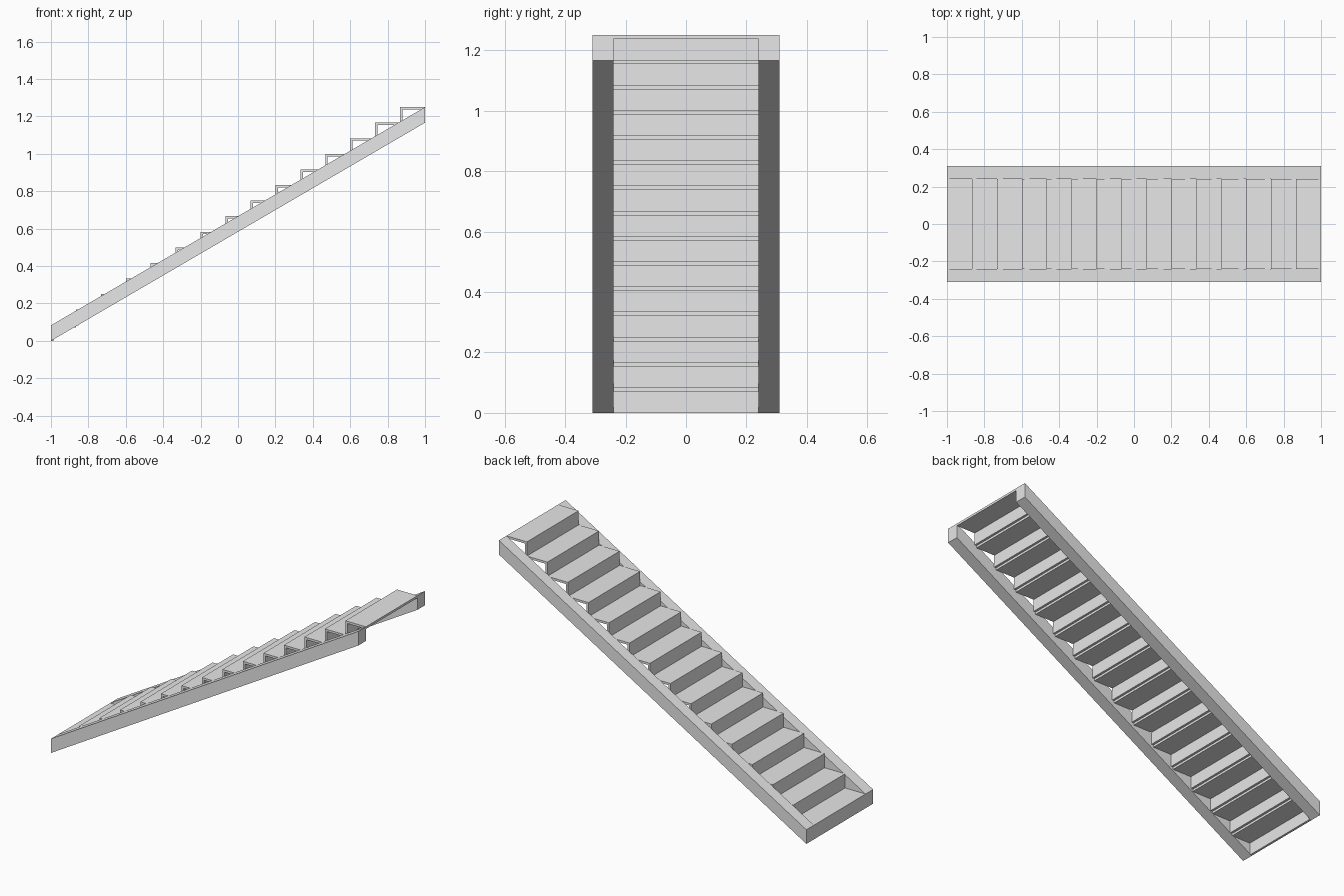
import bpy
import bmesh

if "Cube" in bpy.data.objects:
    bpy.data.objects.remove(bpy.data.objects["Cube"])

STEPS = 15
RUN = 2.0 / STEPS
RISE = 1.25 / STEPS
THICK = 0.013
INNER, OUTER = 0.24, 0.31

grey = bpy.data.materials.new("light_grey")
grey.diffuse_color = (0.8, 0.8, 0.8, 1)
grey.use_nodes = True
grey.node_tree.nodes["Principled BSDF"].inputs["Base Color"].default_value = grey.diffuse_color


def extrude_profile(name, profile, y0, y1):
    """Solid made from an x-z outline pushed from y0 to y1."""
    bm = bmesh.new()
    face = bm.faces.new([bm.verts.new((x, y0, z)) for x, z in profile])
    out = bmesh.ops.extrude_face_region(bm, geom=[face])
    moved = [v for v in out["geom"] if isinstance(v, bmesh.types.BMVert)]
    bmesh.ops.translate(bm, verts=moved, vec=(0, y1 - y0, 0))
    bmesh.ops.recalc_face_normals(bm, faces=bm.faces)
    mesh = bpy.data.meshes.new(name)
    bm.to_mesh(mesh)
    bm.free()
    mesh.materials.append(grey)
    obj = bpy.data.objects.new(name, mesh)
    bpy.context.collection.objects.link(obj)
    return obj


# Sloping side stringers with plumb-cut ends
top = RISE * STEPS
slope = [(-1, 0), (1, top - RISE), (1, top), (-1, RISE)]
extrude_profile("front_stringer", slope, -OUTER, -INNER)
extrude_profile("back_stringer", slope, INNER, OUTER)

# Each step: a thin riser and tread joined in an L-shaped section
for i in range(STEPS):
    x0, x1 = -1 + i * RUN, -1 + (i + 1) * RUN
    z0, z1 = i * RISE, (i + 1) * RISE
    section = [(x0, z0), (x0 + THICK, z0), (x0 + THICK, z1 - THICK),
               (x1, z1 - THICK), (x1, z1), (x0, z1)]
    extrude_profile(f"step_{i + 1}", section, -INNER, INNER)
